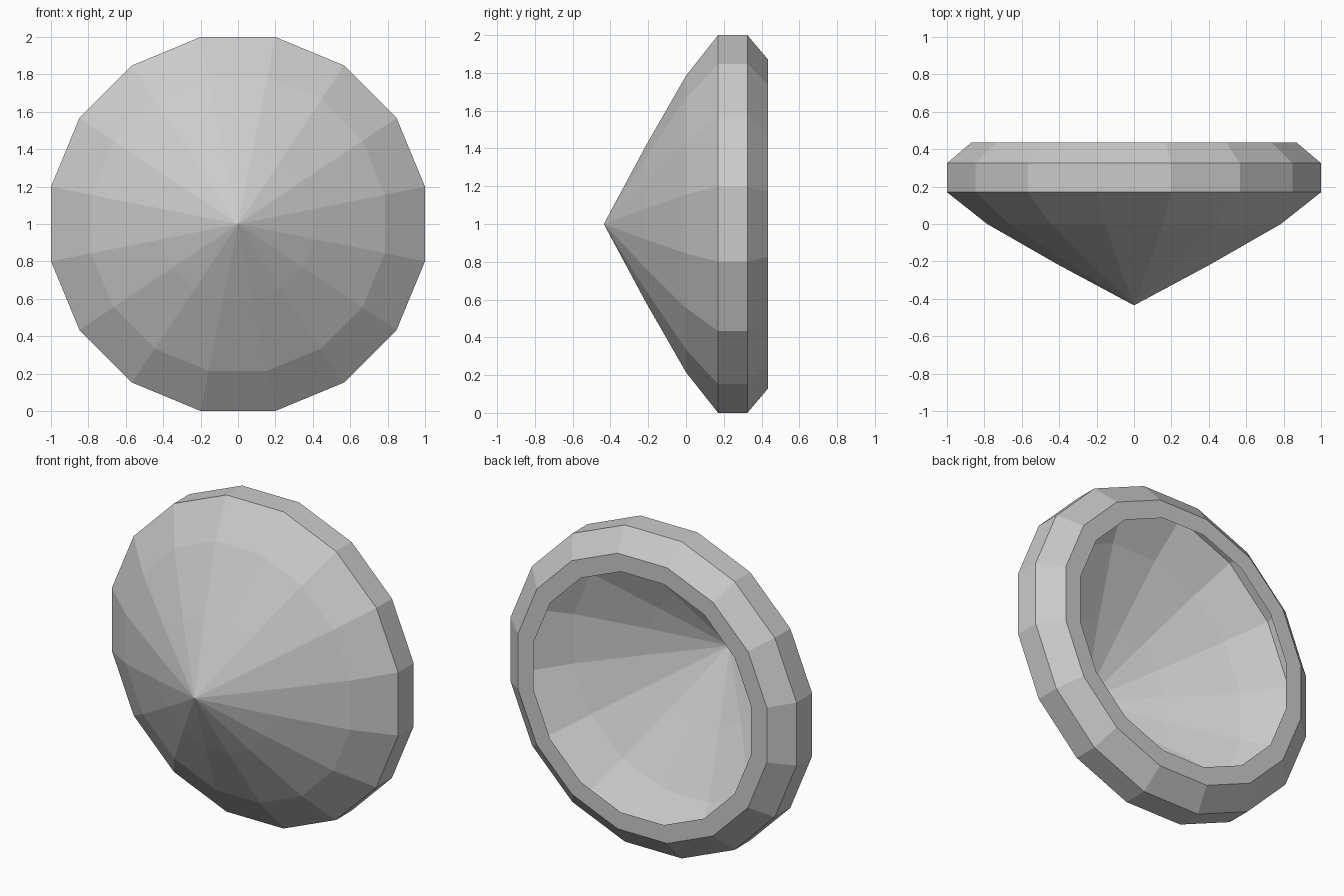
import bpy, bmesh, math

if "Cube" in bpy.data.objects:
    bpy.data.objects.remove(bpy.data.objects["Cube"])

SIDES = 16
# Profile from tip to inner lip: (y, distance from axis to flat side)
PROFILE = [(-0.215, 0.41), (0.0, 0.785), (0.17, 1.0),
           (0.325, 1.0), (0.435, 0.87), (0.435, 0.76)]
TIP_Y = -0.435

grey = bpy.data.materials.new("light_grey")
grey.diffuse_color = (0.6, 0.6, 0.6, 1)
grey.use_nodes = True
grey.node_tree.nodes["Principled BSDF"].inputs["Base Color"].default_value = grey.diffuse_color

bm = bmesh.new()


def ring(y, flat):
    """Sixteen-sided ring around the y axis, with a flat side on top."""
    r = flat / math.cos(math.pi / SIDES)
    angles = [(i + 0.5) * 2 * math.pi / SIDES for i in range(SIDES)]
    return [bm.verts.new((r * math.cos(a), y, 1 + r * math.sin(a))) for a in angles]


# Pointed front
rings = [ring(y, flat) for y, flat in PROFILE]
tip = bm.verts.new((0, TIP_Y, 1))
for i in range(SIDES):
    j = (i + 1) % SIDES
    bm.faces.new((tip, rings[0][i], rings[0][j]))
    # Flared wall, band, bevel and back lip of the hollow shell
    for a, b in zip(rings, rings[1:]):
        bm.faces.new((a[i], b[i], b[j], a[j]))

bmesh.ops.recalc_face_normals(bm, faces=bm.faces)
# Front tip faces must point towards -y
bm.faces.ensure_lookup_table()
if bm.faces[0].normal.y > 0:
    bmesh.ops.reverse_faces(bm, faces=bm.faces)

mesh = bpy.data.meshes.new("cone_shell")
bm.to_mesh(mesh)
bm.free()
mesh.materials.append(grey)
shell = bpy.data.objects.new("cone_shell", mesh)
bpy.context.collection.objects.link(shell)
